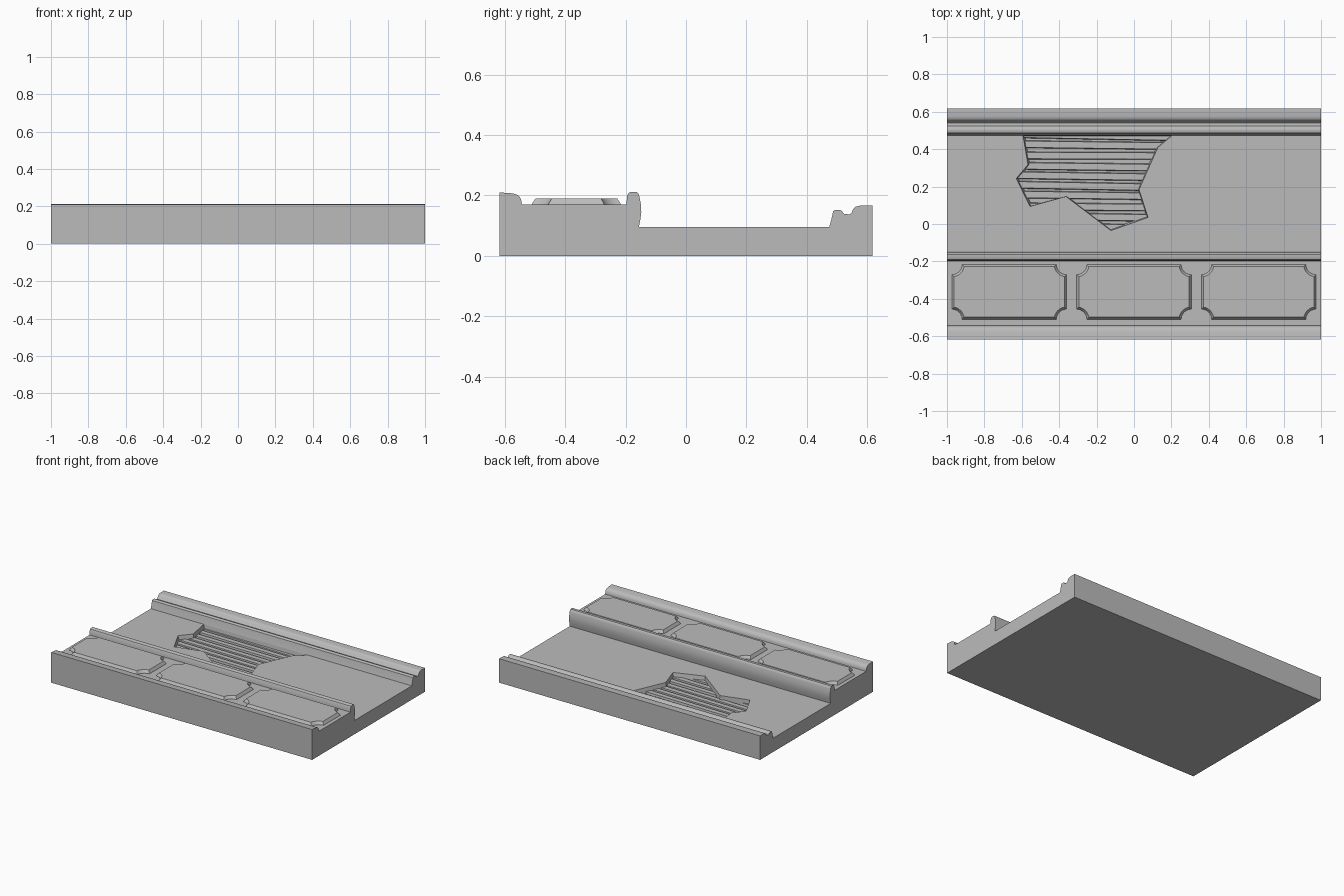
import bpy, bmesh, math, random

random.seed(4)
cube = bpy.data.objects.get("Cube")
if cube:
    bpy.data.objects.remove(cube, do_unlink=True)

plaster = bpy.data.materials.new("grey plaster")
plaster.use_nodes = True
grey = (0.5, 0.5, 0.5, 1)
plaster.diffuse_color = grey
plaster.node_tree.nodes["Principled BSDF"].inputs["Base Color"].default_value = grey


def loft(name, rings):
    """Closed solid through matching rings of 3D points."""
    bm = bmesh.new()
    loops = [[bm.verts.new(p) for p in ring] for ring in rings]
    n = len(loops[0])
    for a, b in zip(loops, loops[1:]):
        for i in range(n):
            j = (i + 1) % n
            bm.faces.new((a[i], a[j], b[j], b[i]))
    bm.faces.new(loops[0][::-1])
    bm.faces.new(loops[-1])
    bmesh.ops.recalc_face_normals(bm, faces=bm.faces)
    mesh = bpy.data.meshes.new(name)
    bm.to_mesh(mesh)
    bm.free()
    mesh.materials.append(plaster)
    ob = bpy.data.objects.new(name, mesh)
    bpy.context.collection.objects.link(ob)
    return ob


def activate(ob):
    bpy.ops.object.select_all(action='DESELECT')
    ob.select_set(True)
    bpy.context.view_layer.objects.active = ob


def boolean(ob, cutter, operation):
    mod = ob.modifiers.new("cut", 'BOOLEAN')
    mod.object, mod.operation, mod.solver = cutter, operation, 'EXACT'
    activate(ob)
    bpy.ops.object.modifier_apply(modifier=mod.name)


# Wall slab with skirting and cornice mouldings, as one swept profile
profile = [(-.617, 0), (-.617, .21), (-.575, .207), (-.56, .203), (-.55, .195),
           (-.545, .183), (-.543, .17), (-.197, .17), (-.195, .198), (-.19, .208),
           (-.182, .212), (-.163, .212), (-.157, .206), (-.154, .195), (-.149, .17),
           (-.148, .145), (-.151, .12), (-.156, .096), (.474, .096), (.481, .12),
           (.487, .148), (.494, .152), (.509, .152), (.516, .149), (.523, .139),
           (.541, .137), (.548, .143), (.554, .156), (.562, .163), (.575, .166),
           (.617, .166)]
profile.append((.617, 0))
wall = loft("wall_slab", [[(x, y, z) for y, z in profile] for x in (-1, 1)])

# Broken plaster opening
hole = [(-.594, .475), (-.567, .318), (-.63, .243), (-.556, .094), (-.364, .147),
        (-.123, -.035), (.075, .035), (.027, .184), (.128, .41), (.205, .475)]
cx, cy, floor = -.22, .25, .045


def hole_ring(z, scale):
    return [(cx + (x - cx) * scale, min(.475, cy + (y - cy) * scale), z) for x, y in hole]


cutter = loft("opening_cutter", [hole_ring(floor, .97), hole_ring(.0965, 1)])
cutter.hide_render = True
boolean(wall, cutter, 'DIFFERENCE')

# Lath strips, slightly crooked, trimmed to the opening
pitch = .054
for i in range(10):
    y0 = -.035 + i * pitch
    ends = []
    for x in (-.7, .3):
        y = y0 + random.uniform(-.006, .006) + (.006 if x < 0 else -.006)
        ends.append([(x, y, floor - .005), (x, y + .004, floor + .024),
                     (x, y + .038, floor + .024), (x, y + .042, floor - .005)])
    lath = loft("lath_strip_%d" % (i + 1), ends)
    boolean(lath, cutter, 'INTERSECT')
bpy.data.objects.remove(cutter, do_unlink=True)


# Raised panels with scooped corners and chamfered rims
def panel_ring(px, inset, z, w=.307, h=.147, r=.055, steps=6):
    radius = r + inset
    start = math.asin(inset / radius)
    pts = []
    for quarter, (sx, sy) in enumerate(((1, 1), (-1, 1), (-1, -1), (1, -1))):
        arc = [start + (math.pi / 2 - 2 * start) * k / steps for k in range(steps + 1)]
        if quarter % 2 == 0:
            arc.reverse()
        pts += [(px + sx * (w - radius * math.cos(a)),
                 -.363 + sy * (h - radius * math.sin(a)), z) for a in arc]
    return pts


for side, px in (("right", -.667), ("middle", 0), ("left", .667)):
    panel = loft("panel_" + side, [panel_ring(px, 0, .165), panel_ring(px, 0, .172),
                                   panel_ring(px, .012, .19)])
    activate(panel)
    bpy.ops.object.shade_smooth_by_angle(angle=math.radians(30))

activate(wall)
bpy.ops.object.shade_smooth_by_angle(angle=math.radians(35))
